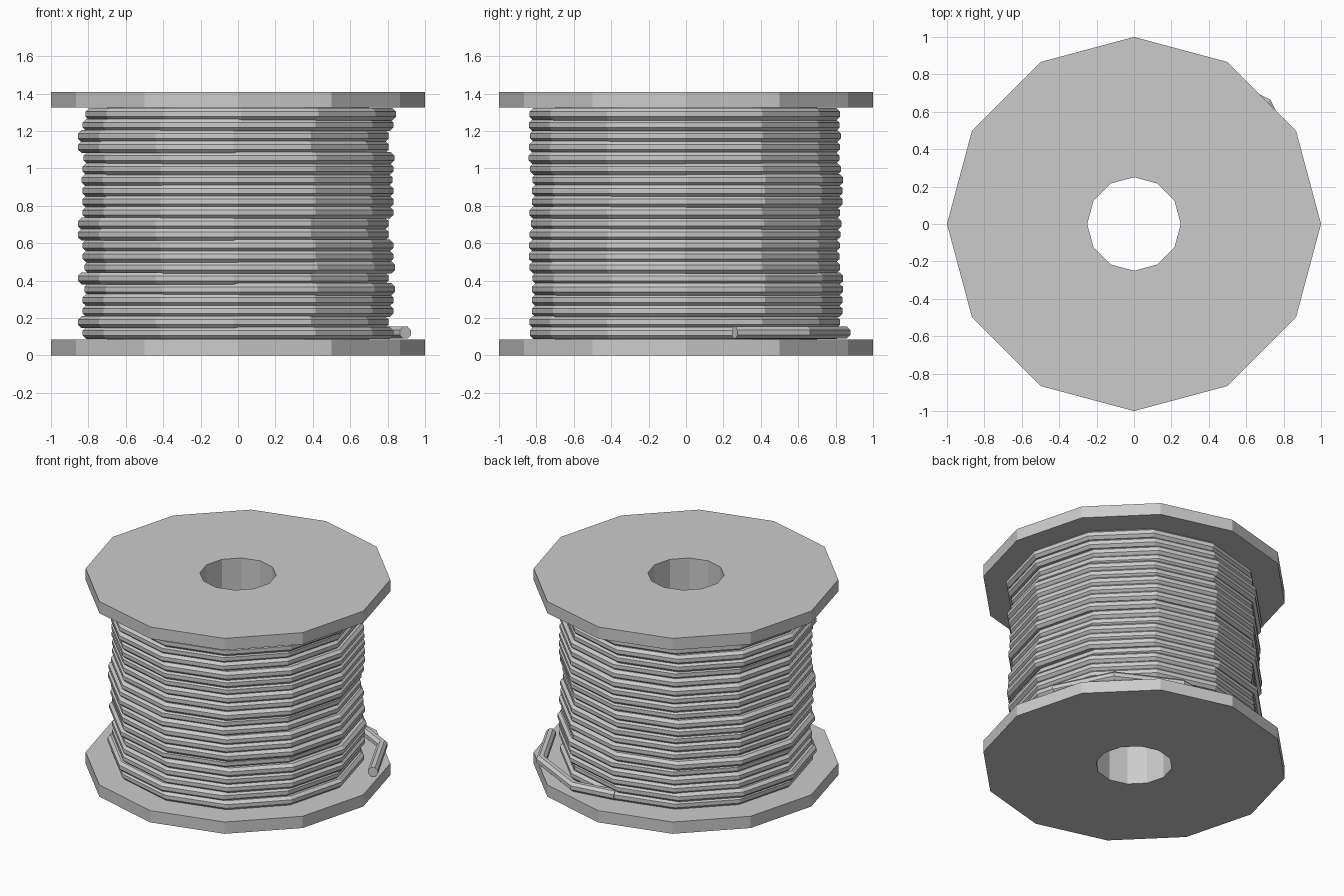
import bpy, bmesh, math, random
from mathutils import Vector

cube = bpy.data.objects.get("Cube")
if cube:
    bpy.data.objects.remove(cube, do_unlink=True)

random.seed(4)
SIDES = 12
HEIGHT = 1.41
PLATE = 0.085
HOLE = 0.25
WIRE = 0.035

grey = bpy.data.materials.new("plain_grey")
grey.use_nodes = True
grey.diffuse_color = (0.6, 0.6, 0.6, 1)
grey.node_tree.nodes["Principled BSDF"].inputs["Base Color"].default_value = (0.6, 0.6, 0.6, 1)


def finish(name, bm):
    bmesh.ops.recalc_face_normals(bm, faces=bm.faces)
    mesh = bpy.data.meshes.new(name)
    bm.to_mesh(mesh)
    bm.free()
    mesh.materials.append(grey)
    obj = bpy.data.objects.new(name, mesh)
    bpy.context.collection.objects.link(obj)
    return obj


def polygon(radius, z, cx=0, cy=0):
    angles = [2 * math.pi * i / SIDES for i in range(SIDES)]
    return [Vector((cx + radius * math.cos(a), cy + radius * math.sin(a), z)) for a in angles]


def lathe(name, profile):
    """Turn a closed (radius, z) profile into a faceted ring."""
    bm = bmesh.new()
    loops = [[bm.verts.new(p) for p in polygon(r, z)] for r, z in profile]
    for k, a in enumerate(loops):
        b = loops[(k + 1) % len(loops)]
        for i in range(SIDES):
            j = (i + 1) % SIDES
            bm.faces.new((a[i], a[j], b[j], b[i]))
    return finish(name, bm)


def sweep(bm, path, closed, sides=8):
    """Run a round section along a level path with mitred corners."""
    n = len(path)
    rings = []
    for i, p in enumerate(path):
        before = p - path[i - 1] if closed or i else path[1] - p
        after = path[(i + 1) % n] - p if closed or i < n - 1 else before
        before, after = before.normalized(), after.normalized()
        along = (before + after).normalized()
        across = Vector((along.y, -along.x, 0)) / along.dot(before)
        ring = []
        for k in range(sides):
            a = 2 * math.pi * (k + 0.5) / sides
            offset = across * math.cos(a) + Vector((0, 0, math.sin(a)))
            ring.append(bm.verts.new(p + WIRE * offset))
        rings.append(ring)
    for i in range(n if closed else n - 1):
        a, b = rings[i], rings[(i + 1) % n]
        for k in range(sides):
            m = (k + 1) % sides
            bm.faces.new((a[k], a[m], b[m], b[k]))
    if not closed:
        bm.faces.new(rings[0])
        bm.faces.new(rings[-1])


# Spool: two end plates and a hollow core
for name, z in (("bottom_plate", 0), ("top_plate", HEIGHT - PLATE)):
    lathe(name, [(HOLE, z), (1, z), (1, z + PLATE), (HOLE, z + PLATE)])
low, high = PLATE, HEIGHT - PLATE
lathe("core", [(HOLE, low), (0.7, low), (0.7, high), (HOLE, high)])

# Wound wire: stacked turns, each nudged sideways (hundredths, top to bottom)
nudges = [1.5, 0, -2.5, -2.5, 0.5, 0, -0.5, 0, 0, 0, -2.5,
          -2.5, 0, 0, 1, -2.5, 1, 0, 0, -2.5, 0]
bm = bmesh.new()
for i, nudge in enumerate(nudges):
    z = 1.29 - 0.0585 * i
    sweep(bm, polygon(0.797, z, nudge / 100, random.uniform(-0.012, 0.012)), True)
finish("wire_turns", bm)

# Loose end of the wire, leaving the lowest turn
bm = bmesh.new()
tail = [(0, 0.8), (0.3, 0.845), (0.705, 0.64), (0.895, 0.26)]
sweep(bm, [Vector((x, y, 0.122)) for x, y in tail], False)
finish("wire_end", bm)
